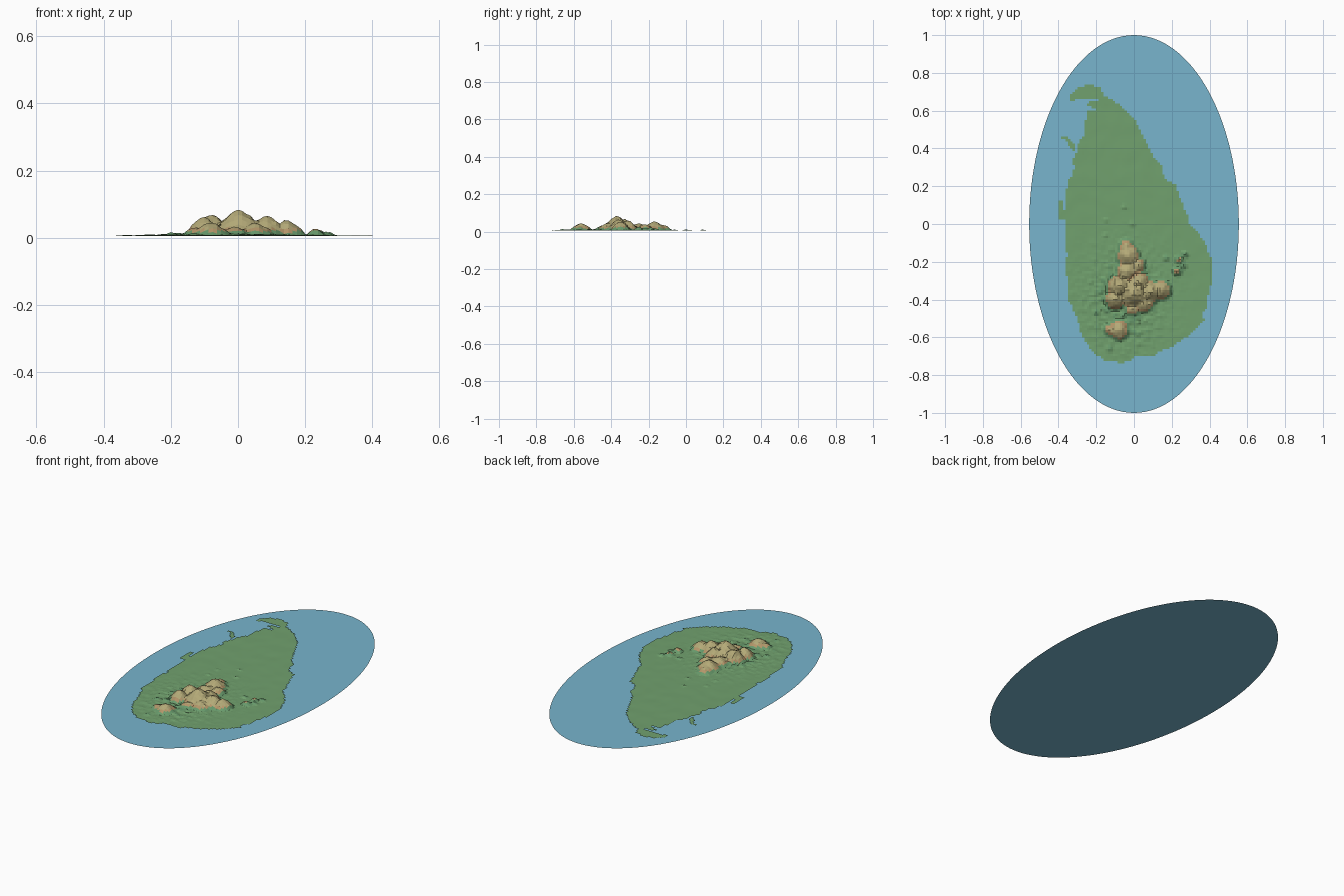
import bpy
import bmesh
from math import exp, hypot, floor
from mathutils import Vector, noise

default_cube = bpy.data.objects.get("Cube")
if default_cube:
    bpy.data.objects.remove(default_cube, do_unlink=True)

CELL = 0.0125
BASE = 0.005


def srgb(r, g, b):
    """Convert display values to linear ones."""
    return tuple((c / 255 / 12.92) if c < 11 else ((c / 255 + 0.055) / 1.055) ** 2.4
                 for c in (r, g, b))


def make_material(name, colour):
    material = bpy.data.materials.new(name)
    material.use_nodes = True
    rgba = (*colour, 1.0)
    material.diffuse_color = rgba
    shader = material.node_tree.nodes["Principled BSDF"]
    shader.inputs["Base Color"].default_value = rgba
    shader.inputs["Roughness"].default_value = 0.9
    return material


def make_object(name, bm, materials):
    mesh = bpy.data.meshes.new(name)
    bm.to_mesh(mesh)
    bm.free()
    for material in materials:
        mesh.materials.append(material)
    obj = bpy.data.objects.new(name, mesh)
    bpy.context.collection.objects.link(obj)
    return obj


water = make_material("sea blue", srgb(120, 181, 205))
lowland = make_material("lowland green", srgb(113, 161, 110))
foothill = make_material("foothill green", srgb(104, 154, 108))
slope = make_material("slope brown", srgb(180, 150, 106))
highland = make_material("highland tan", srgb(180, 170, 120))

# Sea: a flat oval sheet
bm = bmesh.new()
bmesh.ops.create_circle(bm, cap_ends=True, segments=128, radius=1.0)
bmesh.ops.scale(bm, vec=(0.555, 1.0, 1.0), verts=bm.verts)
bmesh.ops.recalc_face_normals(bm, faces=bm.faces)
for face in bm.faces:
    if face.normal.z < 0:
        face.normal_flip()
make_object("sea", bm, [water])

# Coastline of the main island, then the thin spits on its west side
MAINLAND = [
    (-.30, .73), (-.19, .735), (-.16, .68), (-.085, .64), (.005, .555),
    (.055, .45), (.095, .37), (.14, .315), (.17, .225), (.22, .21),
    (.26, .10), (.295, 0), (.365, -.08), (.40, -.16), (.415, -.27),
    (.405, -.35), (.38, -.43), (.365, -.52), (.295, -.585), (.215, -.64),
    (.11, -.69), (.03, -.70), (-.065, -.735), (-.155, -.72), (-.22, -.68),
    (-.27, -.60), (-.30, -.505), (-.345, -.40), (-.355, -.24), (-.365, -.08),
    (-.37, .02), (-.36, .18), (-.33, .26), (-.305, .395), (-.26, .50),
    (-.255, .595), (-.20, .61), (-.19, .66), (-.29, .66), (-.31, .69)]
SPITS = [
    [(-.40, .46), (-.35, .46), (-.31, .41), (-.32, .38), (-.36, .44)],
    [(-.40, .13), (-.38, .13), (-.375, .02), (-.40, .02)],
    [(-.34, .69), (-.30, .70), (-.30, .67), (-.34, .64)],
    [(-.23, .65), (-.12, .66), (-.14, .60), (-.25, .625)]]


def inside(x, y, outline):
    hit = False
    for (ax, ay), (bx, by) in zip(outline, outline[1:] + outline[:1]):
        if (ay > y) != (by > y) and x < ax + (y - ay) * (bx - ax) / (by - ay):
            hit = not hit
    return hit


def is_land(x, y):
    wobble = 0.011 * noise.noise(Vector((x * 24, y * 24, 3)))
    if inside(x + wobble, y - wobble, MAINLAND):
        return True
    return any(inside(x, y, spit) for spit in SPITS)


# Mountains and lone hills: x, y, height, radius
PEAKS = [
    (-.10, -.40, .062, .06), (-.08, -.33, .070, .07), (0, -.37, .085, .085),
    (.03, -.31, .062, .06), (.085, -.36, .066, .07), (.145, -.35, .054, .06),
    (-.04, -.25, .045, .07), (-.03, -.17, .056, .07), (-.04, -.12, .036, .05),
    (.02, -.22, .042, .05), (.05, -.42, .046, .06), (-.01, -.45, .034, .05),
    (-.08, -.56, .046, .065), (-.13, -.56, .032, .04)]
HILLS = [
    (.24, -.19, .026, .03), (.27, -.16, .018, .022), (.23, -.25, .029, .03),
    (.17, -.18, .016, .022), (.26, -.22, .02, .025), (-.05, .09, .013, .018),
    (-.01, 0, .013, .02), (-.15, .02, .012, .018), (-.15, -.06, .012, .02),
    (-.13, -.66, .015, .025), (-.20, -.47, .018, .025), (.02, -.58, .013, .025),
    (-.18, -.36, .017, .025)]


def height(x, y):
    rough = noise.noise(Vector((x * 34, y * 34, 7)))
    fine = noise.noise(Vector((x * 75, y * 75, 1)))
    z = BASE + 0.0012 * (1 + noise.noise(Vector((x * 14, y * 14, 5))))
    # rugged foothills fade out around the mountains
    fade = exp(-(hypot(x + .05, (y + .40) * .85) / .19) ** 2)
    z += fade * max(0, 0.004 + 0.016 * rough + 0.006 * fine)
    for px, py, top, radius in PEAKS + HILLS:
        reach = hypot(x - px, y - py) / radius
        if reach < 1:
            crag = 1 + reach * (0.5 * rough + 0.35 * fine)
            z = max(z, BASE + (top - BASE) * (1 - reach ** 1.4) * crag)
    return min(z, 0.085)


# Island: a grid of cells kept wherever the cell centre is on land
bm = bmesh.new()
corners = {}


def corner(i, j):
    if (i, j) not in corners:
        x, y = i * CELL, j * CELL
        corners[i, j] = bm.verts.new((x, y, height(x, y)))
    return corners[i, j]


columns, rows = floor(0.45 / CELL), floor(0.78 / CELL)
for i in range(-columns, columns):
    for j in range(-rows, rows):
        if is_land((i + 0.5) * CELL, (j + 0.5) * CELL):
            bm.faces.new([corner(i, j), corner(i + 1, j),
                          corner(i + 1, j + 1), corner(i, j + 1)])

# Colour bands by height
BANDS = [0.010, 0.019, 0.027]
for face in bm.faces:
    level = face.calc_center_median().z
    face.material_index = sum(level > limit for limit in BANDS)
    face.smooth = False
make_object("island_terrain", bm, [lowland, foothill, slope, highland])
